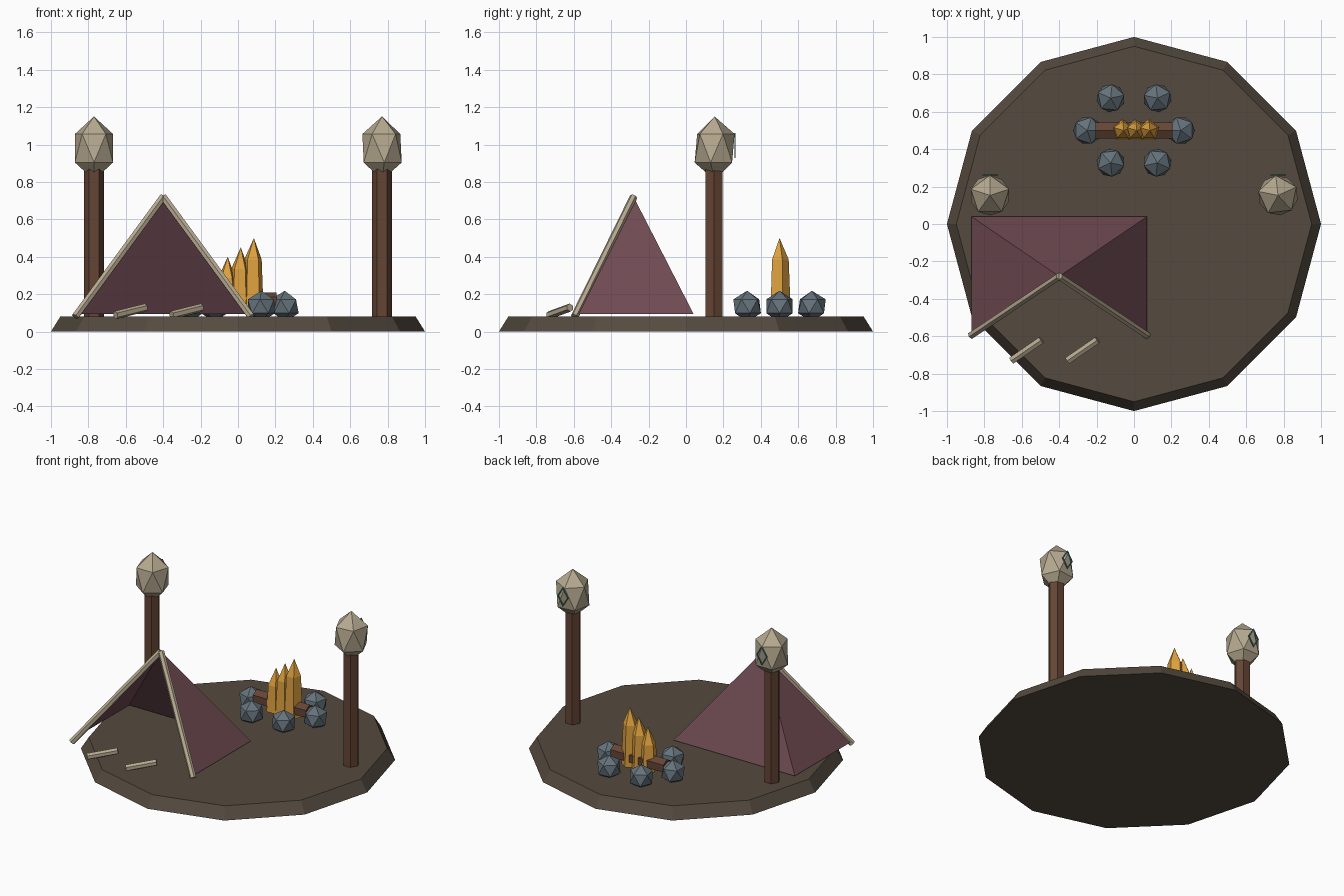
import bpy
import bmesh
from math import pi, sin, cos, radians
from mathutils import Vector, Matrix

cube = bpy.data.objects.get("Cube")
if cube:
    bpy.data.objects.remove(cube)


def material(name, r, g, b):
    m = bpy.data.materials.new(name)
    m.use_nodes = True
    m.diffuse_color = (r, g, b, 1)
    bsdf = m.node_tree.nodes["Principled BSDF"]
    bsdf.inputs["Base Color"].default_value = (r, g, b, 1)
    bsdf.inputs["Roughness"].default_value = 0.9
    return m


EARTH = material("earth brown", 0.09, 0.07, 0.05)
CANVAS = material("plum canvas", 0.16, 0.07, 0.085)
WOOD = material("dark wood", 0.13, 0.06, 0.035)
BONE = material("bone", 0.47, 0.40, 0.28)
STONE = material("slate stone", 0.13, 0.17, 0.20)
FLAME = material("amber flame", 0.74, 0.36, 0.05)
TEAL = material("teal", 0.05, 0.25, 0.25)


def finish(name, bm, mat):
    mesh = bpy.data.meshes.new(name)
    bm.to_mesh(mesh)
    bm.free()
    mesh.materials.append(mat)
    ob = bpy.data.objects.new(name, mesh)
    bpy.context.collection.objects.link(ob)
    return ob


def rod(name, a, b, r1, mat, sides=6, r2=None, spin=0.0):
    """Tapered prism running from point a to point b."""
    a, b = Vector(a), Vector(b)
    turn = (b - a).to_track_quat('Z', 'Y').to_matrix().to_4x4()
    bm = bmesh.new()
    bmesh.ops.create_cone(bm, cap_ends=True, segments=sides, radius1=r1,
                          radius2=r1 if r2 is None else r2, depth=(b - a).length,
                          matrix=Matrix.Translation((a + b) / 2) @ turn @ Matrix.Rotation(spin, 4, 'Z'))
    return finish(name, bm, mat)


def gem(name, centre, scale, turn, mat):
    """Twenty-sided lump."""
    bm = bmesh.new()
    bmesh.ops.create_icosphere(bm, subdivisions=1, radius=1,
                               matrix=Matrix.LocRotScale(Vector(centre), Matrix.Rotation(turn, 3, 'Z'), Vector(scale)))
    return finish(name, bm, mat)


# Ground disc
rod("ground", (0, 0, 0), (0, 0, 0.08), 1.0, EARTH, 12, 0.95)

# Tent: three canvas sides, open at the front
apex = Vector((-0.4, -0.28, 0.72))
bm = bmesh.new()
top = bm.verts.new(apex)
corners = [bm.verts.new((x, y, 0.095)) for x, y in
           ((0.07, -0.59), (0.07, 0.04), (-0.87, 0.04), (-0.87, -0.59))]
for p, q in zip(corners, corners[1:]):
    bm.faces.new((p, q, top))
finish("tent_canvas", bm, CANVAS)

# Tent poles along the open front edges
for side, x in (("right", -0.87), ("left", 0.07)):
    rod("tent_pole_" + side, (x, -0.595, 0.08), apex, 0.021, BONE)

# Loose sticks before the tent
for i, x in enumerate((-0.575, -0.275)):
    mid, half = Vector((x, -0.675, 0.108)), Vector((0.08, 0.055, 0.02))
    rod(f"loose_stick_{i + 1}", mid - half, mid + half, 0.022, BONE)

# Posts with a bone head and a diamond charm behind each
for side, x, turn in (("right", -0.77, pi / 2), ("left", 0.77, pi - 0.2)):
    rod("post_" + side, (x, 0.15, 0.08), (x, 0.15, 0.87), 0.053, WOOD, spin=pi / 2)
    gem("post_head_" + side, (x, 0.153, 0.98), (0.12, 0.12, 0.17), turn, BONE)
    bm = bmesh.new()
    rings = [[bm.verts.new((x + k * 0.042 * cos(i * pi / 2), y, 0.995 + k * 0.066 * sin(i * pi / 2)))
              for i in range(4)]
             for k, y in ((1, 0.258), (0.83, 0.258), (0.83, 0.265), (1, 0.265))]
    for j in range(4):
        r, s = rings[j], rings[(j + 1) % 4]
        for i in range(4):
            n = (i + 1) % 4
            bm.faces.new((r[i], r[n], s[n], s[i]))
    bmesh.ops.recalc_face_normals(bm, faces=bm.faces)
    finish("charm_" + side, bm, TEAL)

# Fire: ring of stones, log and flames
for i in range(6):
    a = radians(60 * i)
    gem(f"fire_stone_{i + 1}", (0.25 * cos(a), 0.5 + 0.2 * sin(a), 0.135), (0.083,) * 3, a + pi, STONE)

rod("fire_log", (-0.205, 0.5, 0.16), (0.205, 0.5, 0.16), 0.05, WOOD)

for i in range(3):
    x, tip = -0.06 + 0.07 * i, 0.4 + 0.05 * i
    shoulder = tip - 0.115
    bm = bmesh.new()
    loops = [[bm.verts.new((x + r * sin(k * 2 * pi / 5), 0.5 + r * cos(k * 2 * pi / 5), z))
              for k in range(5)] for r, z in ((0.06, 0.1), (0.049, shoulder))]
    peak = bm.verts.new((x + 0.005, 0.5, tip))
    bm.faces.new(loops[0])
    for k in range(5):
        n = (k + 1) % 5
        bm.faces.new((loops[0][k], loops[0][n], loops[1][n], loops[1][k]))
        bm.faces.new((loops[1][k], loops[1][n], peak))
    bmesh.ops.recalc_face_normals(bm, faces=bm.faces)
    finish(f"flame_{i + 1}", bm, FLAME)
